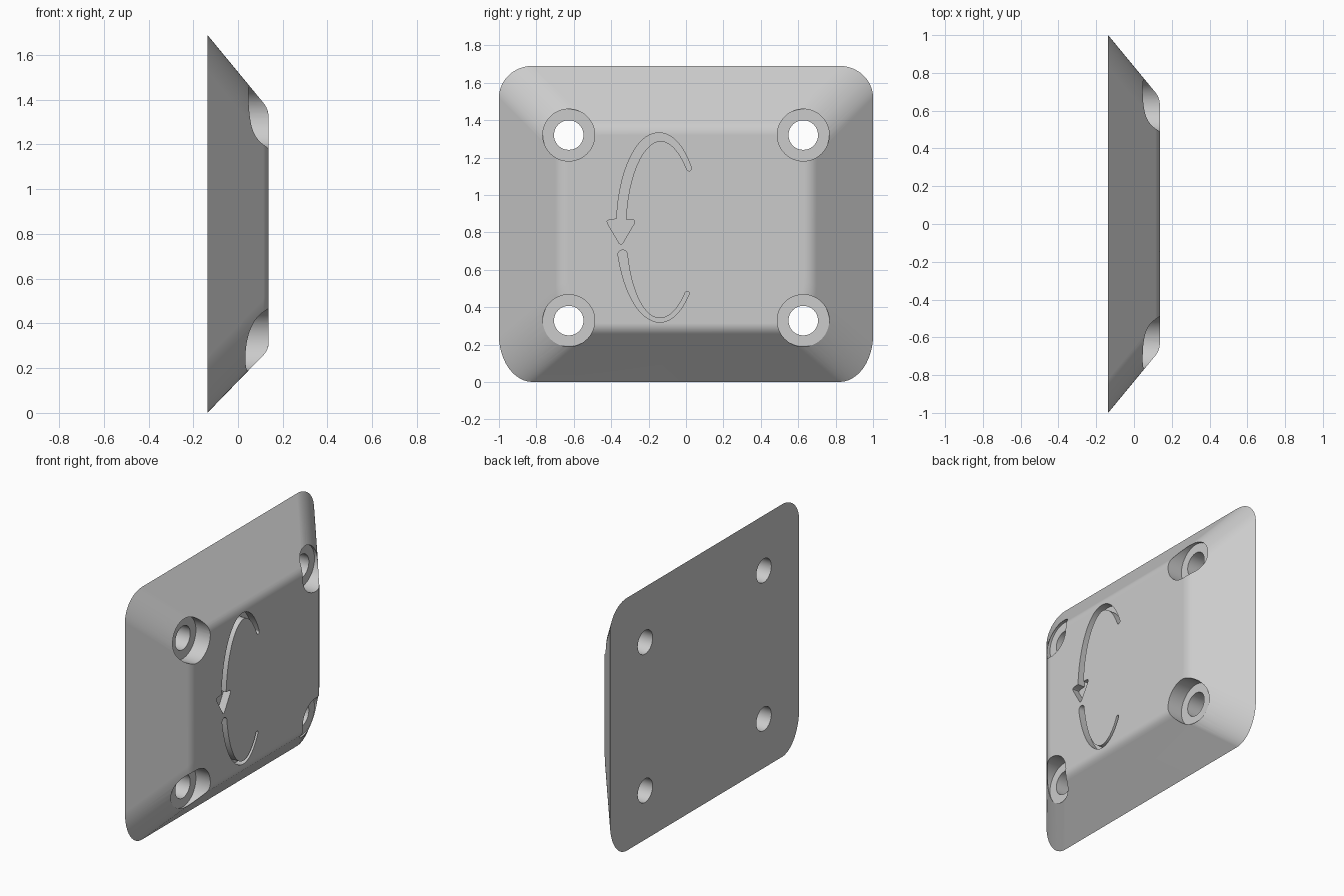
import bpy, bmesh, math
from mathutils import Vector

if "Cube" in bpy.data.objects:
    bpy.data.objects.remove(bpy.data.objects["Cube"], do_unlink=True)

BACK, FRONT, HEIGHT = -0.137, 0.137, 1.69
BORE_FLOOR, GROOVE_FLOOR = 0.03, 0.087

grey = bpy.data.materials.new("plain grey")
grey.use_nodes = True
grey.diffuse_color = (0.6, 0.6, 0.6, 1)
grey.node_tree.nodes["Principled BSDF"].inputs["Base Color"].default_value = grey.diffuse_color


def make_object(name, bm):
    bmesh.ops.recalc_face_normals(bm, faces=bm.faces)
    mesh = bpy.data.meshes.new(name)
    bm.to_mesh(mesh)
    bm.free()
    mesh.materials.append(grey)
    obj = bpy.data.objects.new(name, mesh)
    bpy.context.collection.objects.link(obj)
    return obj


def section(x, inset):
    """Rounded rectangle across the plate, drawn in by the bevel."""
    y, top, bottom = 1 - inset, HEIGHT - inset, inset * 0.85
    steps = 12
    corners = [(1, 1, top, 0.17), (-1, 1, top, 0.17),
               (-1, -1, bottom, 0.25), (1, -1, bottom, 0.25)]
    loop = []
    for quarter, (sy, sz, z, rz) in enumerate(corners):
        for i in range(steps + 1):
            a = (quarter + i / steps) * math.pi / 2
            loop.append(Vector((x, sy * (y - 0.18) + 0.18 * math.cos(a),
                                z - sz * rz + rz * math.sin(a))))
    return loop


def prism(name, outline, x0, x1):
    bm = bmesh.new()
    face = bm.faces.new([bm.verts.new((x0, y, z)) for y, z in outline])
    out = bmesh.ops.extrude_face_region(bm, geom=[face])["geom"]
    bmesh.ops.translate(bm, vec=(x1 - x0, 0, 0),
                        verts=[v for v in out if isinstance(v, bmesh.types.BMVert)])
    return make_object(name, bm)


def circle(y, z, r, n=48):
    return [(y + r * math.cos(2 * math.pi * i / n),
             z + r * math.sin(2 * math.pi * i / n)) for i in range(n)]


def curved_stroke(start, end, w0, w1, head=None, n=32):
    """Tapered stroke on an ellipse; ends are rounded unless a head is given."""
    outer, inner, frames = [], [], []
    for i in range(n + 1):
        t = i / n
        a = math.radians(start + (end - start) * t)
        p = Vector((-0.14 + 0.207 * math.cos(a), 0.82 + 0.49 * math.sin(a)))
        normal = Vector((0.49 * math.cos(a), 0.207 * math.sin(a))).normalized()
        half = (w0 + (w1 - w0) * min(1, 2 * t)) / 2
        outer.append(p + normal * half)
        inner.append(p - normal * half)
        frames.append((p, normal, half))

    def cap(frame, sign):
        p, nrm, half = frame
        along = Vector((-nrm.y, nrm.x))
        return [p + sign * half * (nrm * math.cos(b) + along * math.sin(b))
                for b in (math.pi * k / 8 for k in range(1, 8))]

    far = head if head else cap(frames[-1], 1)
    return outer + far + inner[::-1] + cap(frames[0], -1)


# Bevelled plate with a soft front edge
profile = [(BACK, 0.0)]
edge = [Vector((0.113, 0.303)), Vector((FRONT, 0.332)), Vector((FRONT, 0.37))]
for i in range(9):
    t = i / 8
    profile.append(tuple(edge[0] * (1 - t) ** 2 + edge[1] * 2 * t * (1 - t) + edge[2] * t * t))
bm = bmesh.new()
rings = [[bm.verts.new(p) for p in section(x, inset)] for x, inset in profile]
for low, high in zip(rings, rings[1:]):
    for i in range(len(low)):
        j = (i + 1) % len(low)
        bm.faces.new((low[i], low[j], high[j], high[i]))
bm.faces.new(rings[0])
bm.faces.new(rings[-1])
plate = make_object("bevelled_plate", bm)

# Cutters for the screw holes
cutters = []
for y in (-0.627, 0.627):
    for z in (0.328, 1.32):
        cutters.append(prism("screw_hole_cutter", circle(y, z, 0.079), -0.3, 0.3))
        cutters.append(prism("counterbore_cutter", circle(y, z, 0.139), BORE_FLOOR, 0.3))

# Cutters for the curved arrow groove
head = [Vector(p) for p in ((-0.41, 0.868), (-0.422, 0.86), (-0.42, 0.848), (-0.356, 0.74),
                            (-0.348, 0.736), (-0.34, 0.74), (-0.275, 0.85),
                            (-0.274, 0.862), (-0.284, 0.868))]
arrow = curved_stroke(41, 174.2, 0.026, 0.05, head)
tail = curved_stroke(-45, -163.5, 0.022, 0.05)
# The tail runs the other way round, so mirror its end caps outward
tail_fixed = curved_stroke(-163.5, -45, 0.05, 0.022)
for name, outline in (("arrow_cutter", arrow), ("tail_cutter", tail_fixed)):
    cutters.append(prism(name, outline, GROOVE_FLOOR, 0.3))

# Cut everything, then drop the cutters
for cutter in cutters:
    mod = plate.modifiers.new(cutter.name, 'BOOLEAN')
    mod.operation, mod.solver, mod.object = 'DIFFERENCE', 'EXACT', cutter
bpy.context.view_layer.update()
cut_mesh = bpy.data.meshes.new_from_object(plate.evaluated_get(bpy.context.evaluated_depsgraph_get()))
plate.modifiers.clear()
plate.data = cut_mesh
for cutter in cutters:
    bpy.data.objects.remove(cutter, do_unlink=True)

# Smooth shading with crisp cut edges
bpy.ops.object.select_all(action='DESELECT')
plate.select_set(True)
bpy.context.view_layer.objects.active = plate
bpy.ops.object.shade_smooth_by_angle(angle=math.radians(30))
weighted = plate.modifiers.new("even_shading", 'WEIGHTED_NORMAL')
weighted.keep_sharp = True
